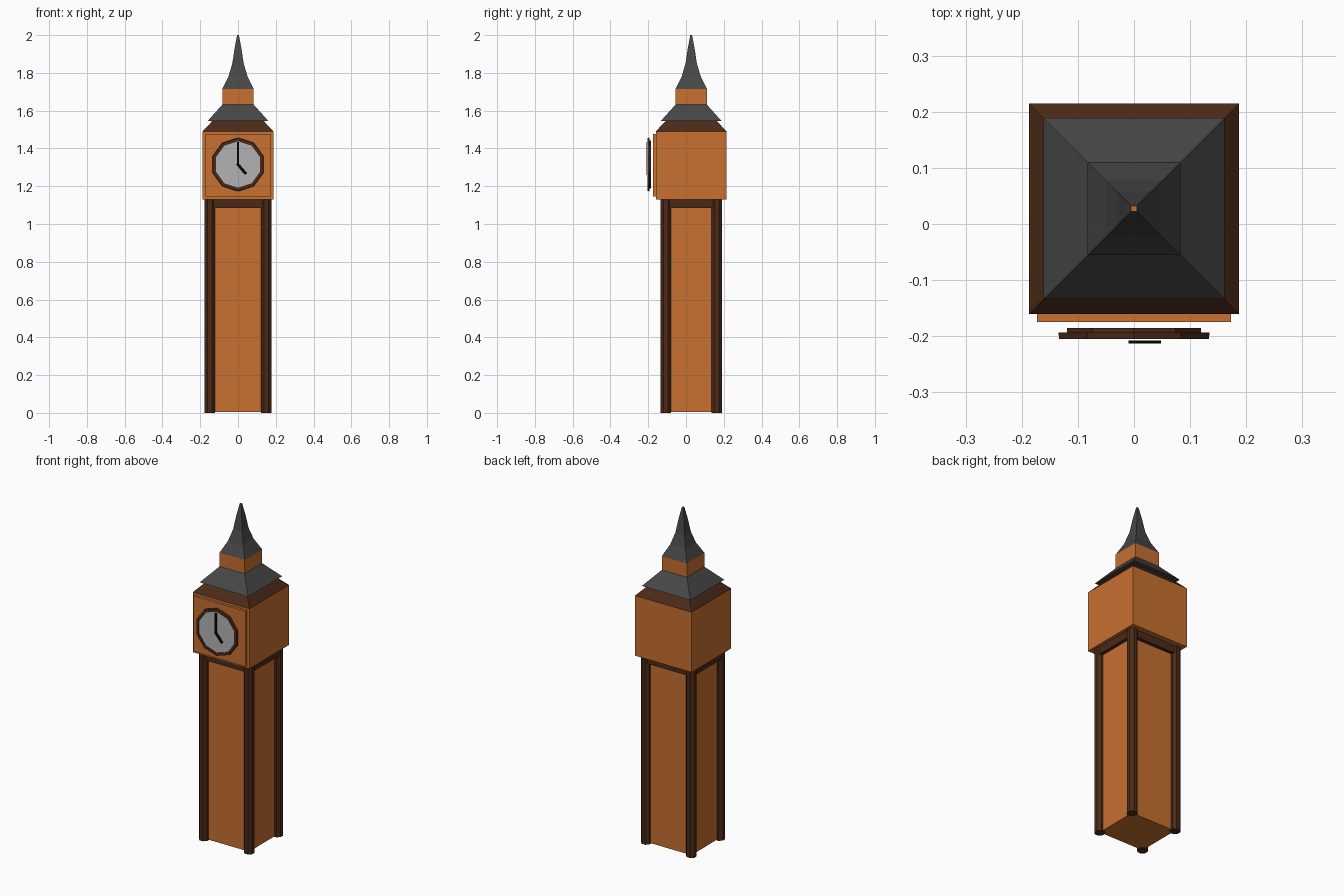
import bpy, bmesh, math
from mathutils import Matrix, Vector

if "Cube" in bpy.data.objects:
    bpy.data.objects.remove(bpy.data.objects["Cube"])

CY = 0.0275  # tower axis in y


def material(name, rgb):
    m = bpy.data.materials.new(name)
    m.diffuse_color = (*rgb, 1)
    m.use_nodes = True
    m.node_tree.nodes["Principled BSDF"].inputs["Base Color"].default_value = m.diffuse_color
    return m


ORANGE = material("orange_brick", (0.58, 0.16, 0.03))
BROWN = material("dark_brown", (0.07, 0.023, 0.009))
SLATE = material("slate", (0.062, 0.062, 0.062))
PALE = material("pale_dial", (0.45, 0.45, 0.45))
BLACK = material("black", (0.002, 0.002, 0.002))


def finish(name, bm, mat):
    bmesh.ops.recalc_face_normals(bm, faces=bm.faces)
    me = bpy.data.meshes.new(name)
    bm.to_mesh(me)
    bm.free()
    ob = bpy.data.objects.new(name, me)
    bpy.context.collection.objects.link(ob)
    me.materials.append(mat)
    return ob


def box(name, x, y, z, mat):
    """Box from (min, max) pairs."""
    bm = bmesh.new()
    mid = Vector([(a + b) / 2 for a, b in (x, y, z)])
    size = [b - a for a, b in (x, y, z)]
    bmesh.ops.create_cube(bm, size=1, matrix=Matrix.Translation(mid) @ Matrix.Diagonal((*size, 1)))
    return finish(name, bm, mat)


def stack(name, profile, sides, start, mat, place):
    """Rings of (radius, height) joined by flat faces and capped at both ends."""
    bm = bmesh.new()
    rings = []
    for r, h in profile:
        angles = [start + math.tau * i / sides for i in range(sides)]
        rings.append([bm.verts.new(place @ Vector((r * math.cos(a), r * math.sin(a), h))) for a in angles])
    for a, b in zip(rings, rings[1:]):
        for i in range(sides):
            j = (i + 1) % sides
            bm.faces.new((a[i], a[j], b[j], b[i]))
    bm.faces.new(rings[0])
    bm.faces.new(rings[-1])
    return finish(name, bm, mat)


def square(name, profile, mat):
    """Square tapering block from (half width, height)."""
    pts = [(w * math.sqrt(2), h) for w, h in profile]
    return stack(name, pts, 4, math.pi / 4, mat, Matrix.Translation((0, CY, 0)))


# Shaft: walls, corner posts and top rails
PX, PY, PR = 0.149, 0.135, 0.0275
box("shaft", (-PX, PX), (CY - PY, CY + PY), (0.004, 1.135), ORANGE)
for sx in (-1, 1):
    for sy in (-1, 1):
        stack("corner_post", [(PR / math.cos(math.pi / 8), 0), (PR / math.cos(math.pi / 8), 1.135)], 8,
              math.pi / 8, BROWN, Matrix.Translation((sx * PX, CY + sy * PY, 0)))
for s in (-1, 1):
    box("top_rail", (-PX, PX), (CY + s * PY - 0.02, CY + s * PY + 0.02), (1.085, 1.132), BROWN)
    box("top_rail", (s * PX - 0.02, s * PX + 0.02), (CY - PY, CY + PY), (1.085, 1.132), BROWN)

# Clock chamber and front panel
square("clock_chamber", [(0.1875, 1.13), (0.1875, 1.49)], ORANGE)
box("front_panel", (-0.173, 0.173), (-0.175, -0.155), (1.145, 1.477), ORANGE)

# Roof tiers
square("cornice", [(0.1875, 1.49), (0.135, 1.546)], BROWN)
square("lower_roof", [(0.161, 1.545), (0.083, 1.632)], SLATE)
square("lantern", [(0.083, 1.625), (0.083, 1.716)], ORANGE)
square("spire", [(0.083, 1.715), (0.05, 1.782), (0.03, 1.85), (0.018, 1.93), (0.005, 1.999)], SLATE)
square("spire_tip", [(0.005, 1.998), (0.005, 2.0)], ORANGE)

# Clock: local z points out of the front
CLOCK_Z = 1.315
FRONT = Matrix.Translation((0, 0, CLOCK_Z)) @ Matrix.Rotation(math.pi / 2, 4, 'X')
stack("clock_rim", [(0.126, 0.185), (0.126, 0.193), (0.142, 0.193), (0.14, 0.205), (0.124, 0.205), (0.124, 0.199)],
      10, math.pi / 2, BROWN, FRONT)
stack("clock_dial", [(0.123, 0.198), (0.123, 0.201)], 10, math.pi / 2, PALE, FRONT)


def hand(name, angle, length, width):
    ob = box(name, (-width / 2, width / 2), (-0.213, -0.208), (-0.007, length), BLACK)
    ob.location.z = CLOCK_Z
    ob.rotation_euler.y = angle


hand("minute_hand", 0, 0.118, 0.013)
hand("hour_hand", math.radians(140), 0.066, 0.015)
